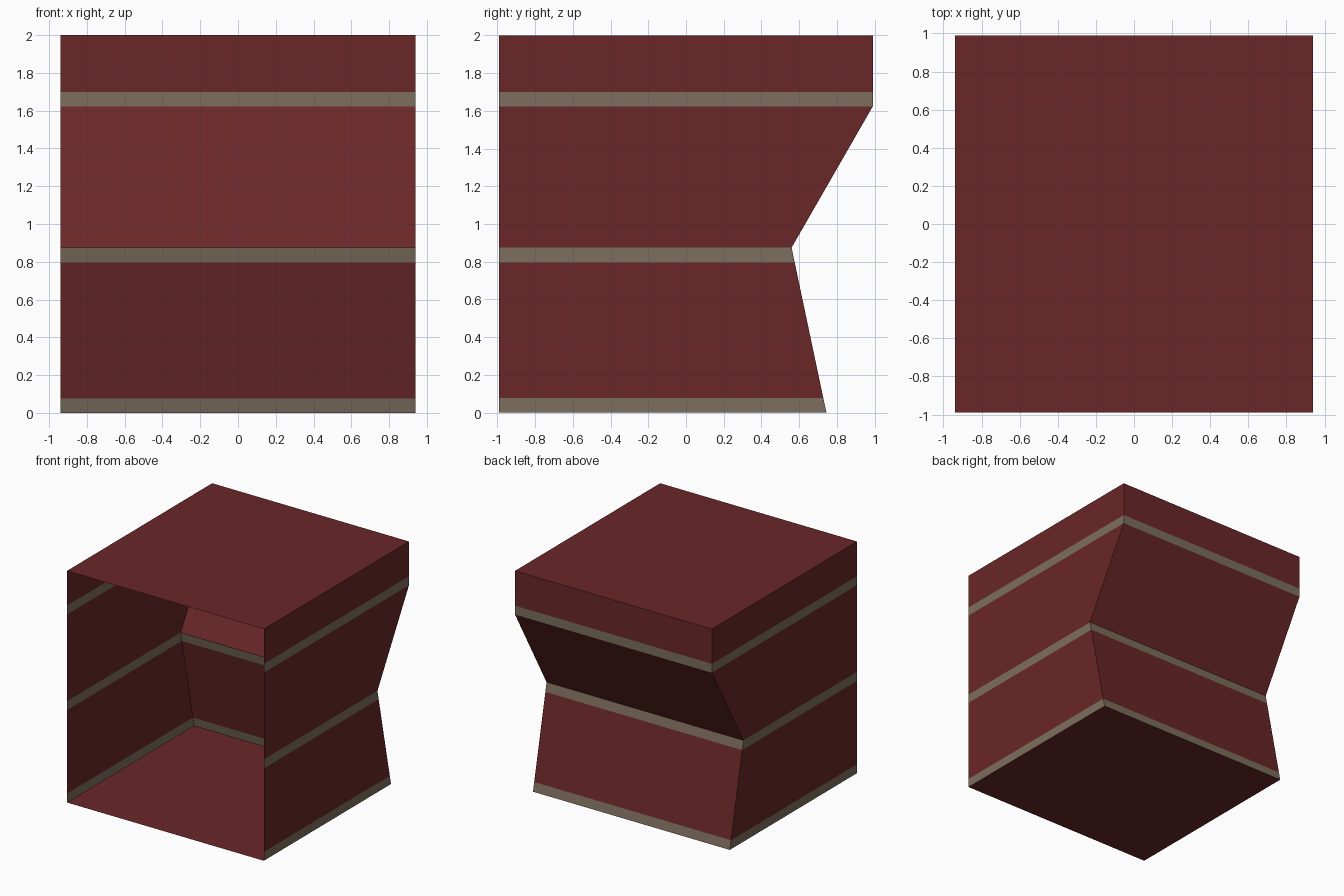
import bpy, bmesh

if "Cube" in bpy.data.objects:
    bpy.data.objects.remove(bpy.data.objects["Cube"])

W = 0.94        # half width
FRONT = -0.99   # open front edge
# back wall profile: (y, z), with trim bands between paired heights
PROFILE = [(0.745, 0.0), (0.728, 0.077), (0.576, 0.797), (0.56, 0.875),
           (0.99, 1.623), (0.99, 1.70), (0.99, 2.0)]


def material(name, rgb):
    m = bpy.data.materials.new(name)
    m.diffuse_color = (*rgb, 1.0)
    m.use_nodes = True
    m.node_tree.nodes["Principled BSDF"].inputs["Base Color"].default_value = m.diffuse_color
    return m


red = material("dark red", (0.144, 0.020, 0.021))
trim = material("stone trim", (0.202, 0.156, 0.107))


def make(name, quads, mat):
    bm = bmesh.new()
    for q in quads:
        bm.faces.new([bm.verts.new(p) for p in q])
    bmesh.ops.remove_doubles(bm, verts=bm.verts, dist=1e-5)
    me = bpy.data.meshes.new(name)
    bm.to_mesh(me)
    bm.free()
    me.materials.append(mat)
    ob = bpy.data.objects.new(name, me)
    bpy.context.collection.objects.link(ob)


# wall bands: left, back and right sides; the front stays open
for i, ((y0, z0), (y1, z1)) in enumerate(zip(PROFILE, PROFILE[1:])):
    path0 = [(-W, FRONT, z0), (-W, y0, z0), (W, y0, z0), (W, FRONT, z0)]
    path1 = [(-W, FRONT, z1), (-W, y1, z1), (W, y1, z1), (W, FRONT, z1)]
    quads = [(path0[k + 1], path0[k], path1[k], path1[k + 1]) for k in range(3)]
    is_trim = i % 2 == 0
    make(f"{'trim' if is_trim else 'wall'}_band_{i // 2 + 1}", quads,
         trim if is_trim else red)

# floor and roof sheets
yb, yt = PROFILE[0][0], PROFILE[-1][0]
make("floor", [((-W, FRONT, 0), (-W, yb, 0), (W, yb, 0), (W, FRONT, 0))], red)
make("roof", [((-W, FRONT, 2), (W, FRONT, 2), (W, yt, 2), (-W, yt, 2))], red)
